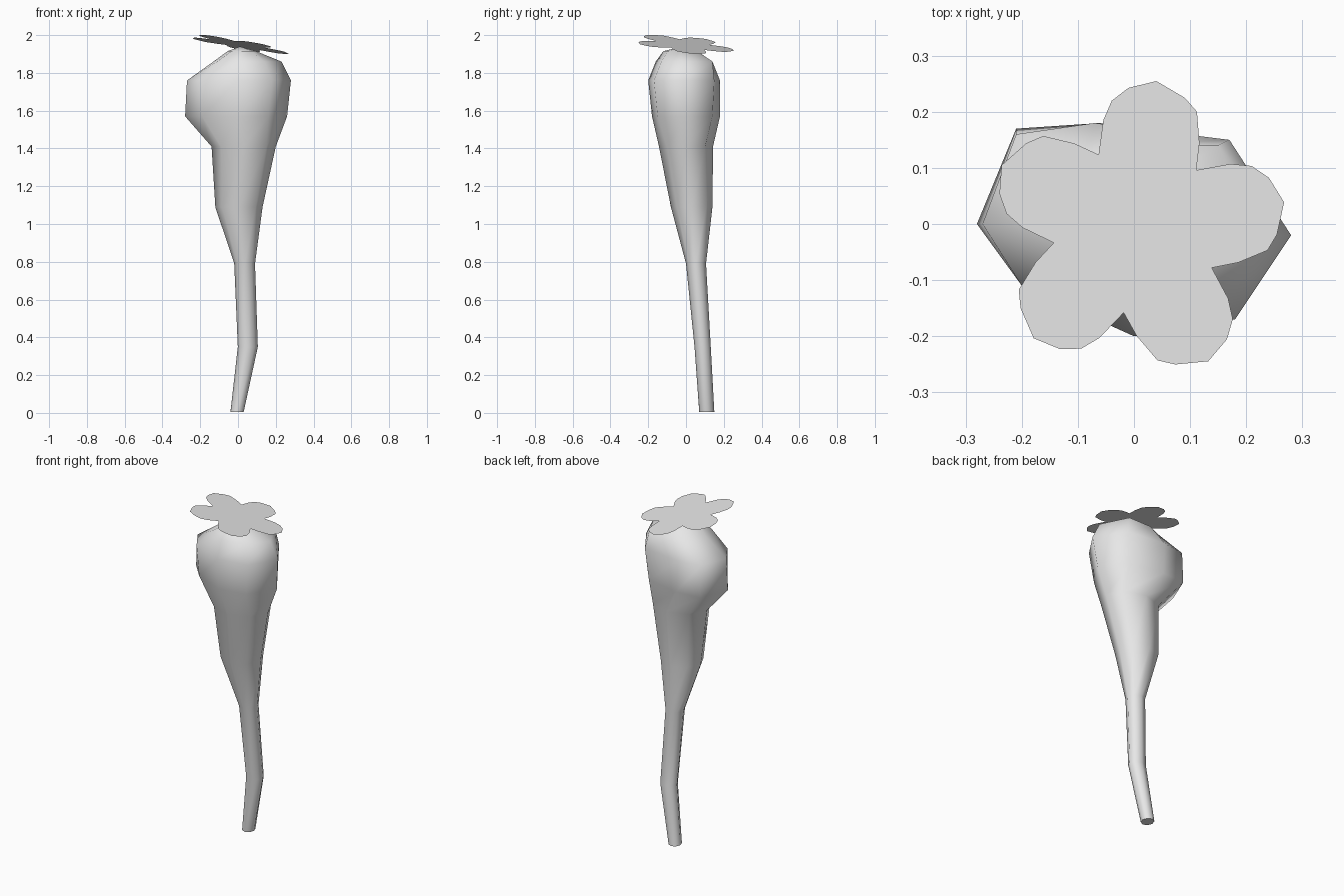
import bpy, bmesh, math

if "Cube" in bpy.data.objects:
    bpy.data.objects.remove(bpy.data.objects["Cube"])

grey = bpy.data.materials.new("plain grey")
grey.diffuse_color = (0.8, 0.8, 0.8, 1)
grey.use_nodes = True
grey.node_tree.nodes["Principled BSDF"].inputs["Base Color"].default_value = grey.diffuse_color


def make_object(name, bm):
    mesh = bpy.data.meshes.new(name)
    bm.to_mesh(mesh)
    bm.free()
    obj = bpy.data.objects.new(name, mesh)
    bpy.context.collection.objects.link(obj)
    mesh.materials.append(grey)
    return obj


def oval(cx, cy, rx, ry):
    steps = [math.tau * i / 8 for i in range(8)]
    return [(cx + rx * math.cos(a), cy + ry * math.sin(a)) for a in steps]


# Root: eight-sided rings, thin crooked tip below, lopsided swelling above
rings = [
    (0.005, oval(-0.005, 0.11, 0.035, 0.04)),
    (0.35, oval(0.052, 0.088, 0.053, 0.043)),
    (0.79, oval(0.035, 0.053, 0.055, 0.053)),
    (1.09, oval(0.005, 0.03, 0.125, 0.11)),
    (1.41, oval(0.03, 0.0, 0.17, 0.143)),
    (1.57, [(0.26, 0), (0.15, 0.14), (-0.06, 0.18), (-0.21, 0.17),
            (-0.28, 0), (-0.19, -0.1), (0, -0.18), (0.16, -0.15)]),
    (1.76, [(0.28, -0.02), (0.17, 0.15), (-0.07, 0.18), (-0.21, 0.16),
            (-0.27, 0), (-0.2, -0.11), (0, -0.2), (0.18, -0.17)]),
    (1.86, [(0.23, -0.02), (0.15, 0.14), (0, 0.14), (-0.09, 0.1),
            (-0.13, 0), (-0.11, -0.09), (0, -0.16), (0.14, -0.13)]),
    (1.915, oval(0.02, -0.03, 0.075, 0.09)),
]
bm = bmesh.new()
loops = [[bm.verts.new((x, y, z)) for x, y in pts] for z, pts in rings]
for low, high in zip(loops, loops[1:]):
    for i in range(8):
        j = (i + 1) % 8
        bm.faces.new((low[i], low[j], high[j], high[i]))
bm.faces.new(loops[0][::-1])
apex = bm.verts.new((0.01, -0.02, 1.94))
for i in range(8):
    bm.faces.new((loops[-1][i], loops[-1][(i + 1) % 8], apex))
for f in bm.faces:
    f.smooth = len(f.verts) < 8
make_object("root", bm)

# Leaf crown: flat tilted five-petal sheet, fanned from its centre
petal = [(-36, 0.15), (-27, 0.19), (-18, 0.236), (-11, 0.25), (1.5, 0.267),
         (12.4, 0.253), (20, 0.234), (26, 0.204)]


def on_sheet(x, y):
    return (x, y, 1.95 - 0.17 * x - 0.1 * y)


bm = bmesh.new()
centre = bm.verts.new(on_sheet(0.005, -0.01))
rim = []
for k in range(5):
    for offset, r in petal:
        a = math.radians(81 + 72 * k + offset)
        rim.append(bm.verts.new(on_sheet(0.005 + r * math.cos(a),
                                         -0.01 + r * math.sin(a))))
for i, v in enumerate(rim):
    bm.faces.new((centre, v, rim[(i + 1) % len(rim)]))
make_object("leaf_crown", bm)
